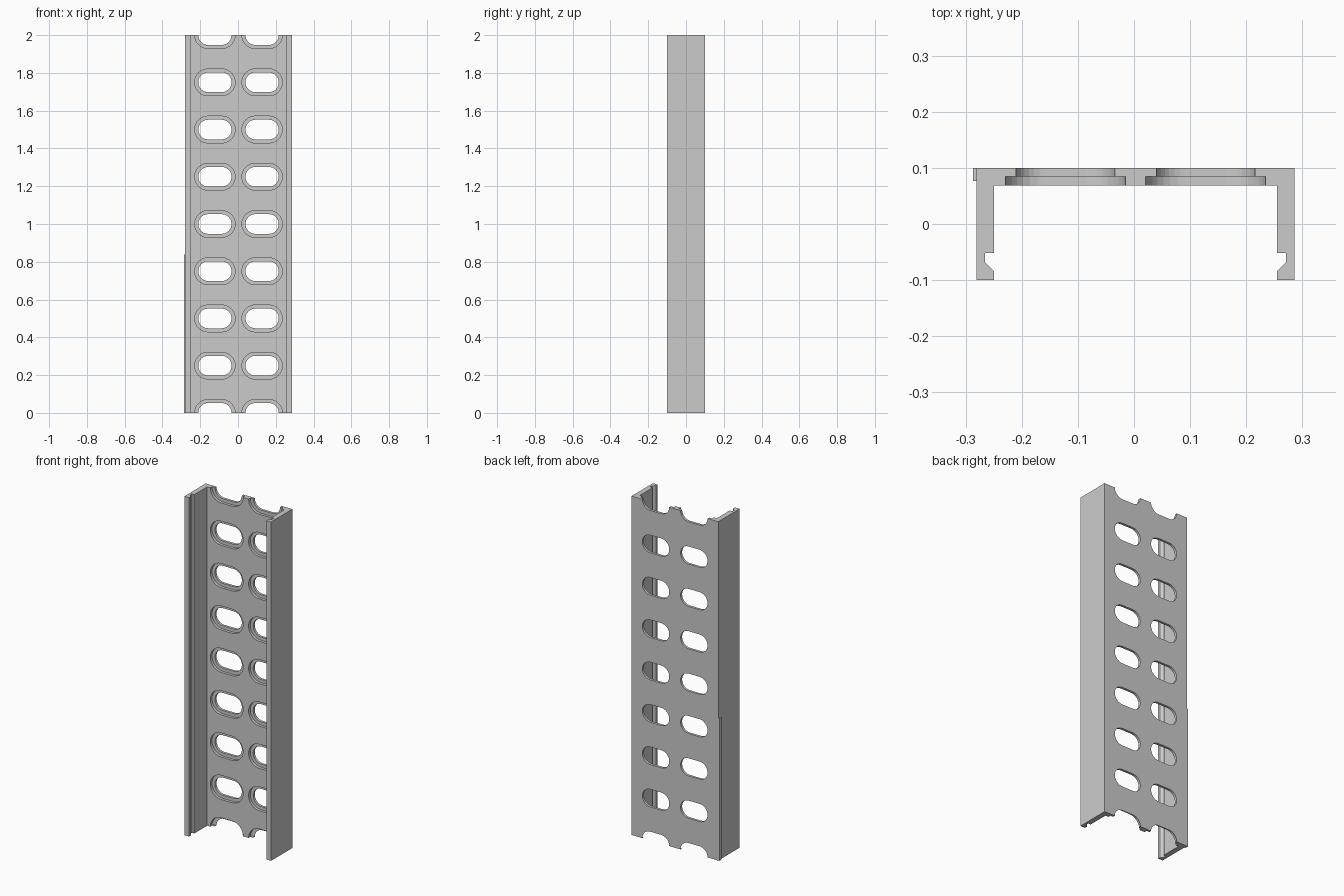
import bpy, bmesh, math

if "Cube" in bpy.data.objects:
    bpy.data.objects.remove(bpy.data.objects["Cube"])

CX = 0.0027      # centre of the channel (the side rib shifts it off x = 0)
LENGTH = 2.0
DEPTH = 0.0995   # half depth in y


def make_object(name, bm):
    bmesh.ops.recalc_face_normals(bm, faces=bm.faces)
    mesh = bpy.data.meshes.new(name)
    bm.to_mesh(mesh)
    bm.free()
    obj = bpy.data.objects.new(name, mesh)
    bpy.context.collection.objects.link(obj)
    return obj


def add_prism(bm, points, offset):
    face = bm.faces.new([bm.verts.new(p) for p in points])
    result = bmesh.ops.extrude_face_region(bm, geom=[face])
    verts = [v for v in result["geom"] if isinstance(v, bmesh.types.BMVert)]
    bmesh.ops.translate(bm, verts=verts, vec=offset)


def stadium(cx, cz, half_w, radius, y, steps=16):
    pts = []
    for side, start in ((1, -math.pi / 2), (-1, math.pi / 2)):
        for i in range(steps + 1):
            a = start + math.pi * i / steps
            pts.append((cx + side * (half_w - radius) + radius * math.cos(a), y,
                        cz + radius * math.sin(a)))
    return pts


def slot_cutter(name, half_w, radius, y0, y1):
    bm = bmesh.new()
    for cx in (CX - 0.125, CX + 0.125):
        for i in range(9):
            add_prism(bm, stadium(cx, i * 0.25, half_w, radius, y0), (0, y1 - y0, 0))
    obj = make_object(name, bm)
    obj.hide_render = True
    return obj


# Channel: mirrored C profile with a snap groove inside each flange
half = [(0.283, DEPTH), (0.283, -DEPTH), (0.252, -DEPTH), (0.252, -0.084),
        (0.268, -0.068), (0.268, -0.052), (0.252, -0.052), (0.252, 0.069)]
outline = half + [(-x, y) for x, y in reversed(half)]
bm = bmesh.new()
add_prism(bm, [(CX + x, y, 0) for x, y in outline], (0, 0, LENGTH))
channel = make_object("slotted_channel", bm)

# Slots: through holes with a wider recess on the inner face
cutters = [slot_cutter("slot_recess_cutter", 0.107, 0.071, 0.03, 0.085),
           slot_cutter("slot_hole_cutter", 0.088, 0.052, 0.04, 0.15)]
bpy.context.view_layer.objects.active = channel
for cutter in cutters:
    mod = channel.modifiers.new(cutter.name, "BOOLEAN")
    mod.operation = "DIFFERENCE"
    mod.solver = "EXACT"
    mod.object = cutter
    bpy.ops.object.modifier_apply(modifier=mod.name)
for cutter in cutters:
    bpy.data.objects.remove(cutter)

# Rib: thin strip on the lower left back corner
bm = bmesh.new()
x0, x1, y0 = -0.287, CX - 0.283, 0.077
add_prism(bm, [(x0, y0, 0), (x1, y0, 0), (x1, DEPTH, 0), (x0, DEPTH, 0)], (0, 0, 0.838))
make_object("side_rib", bm)
